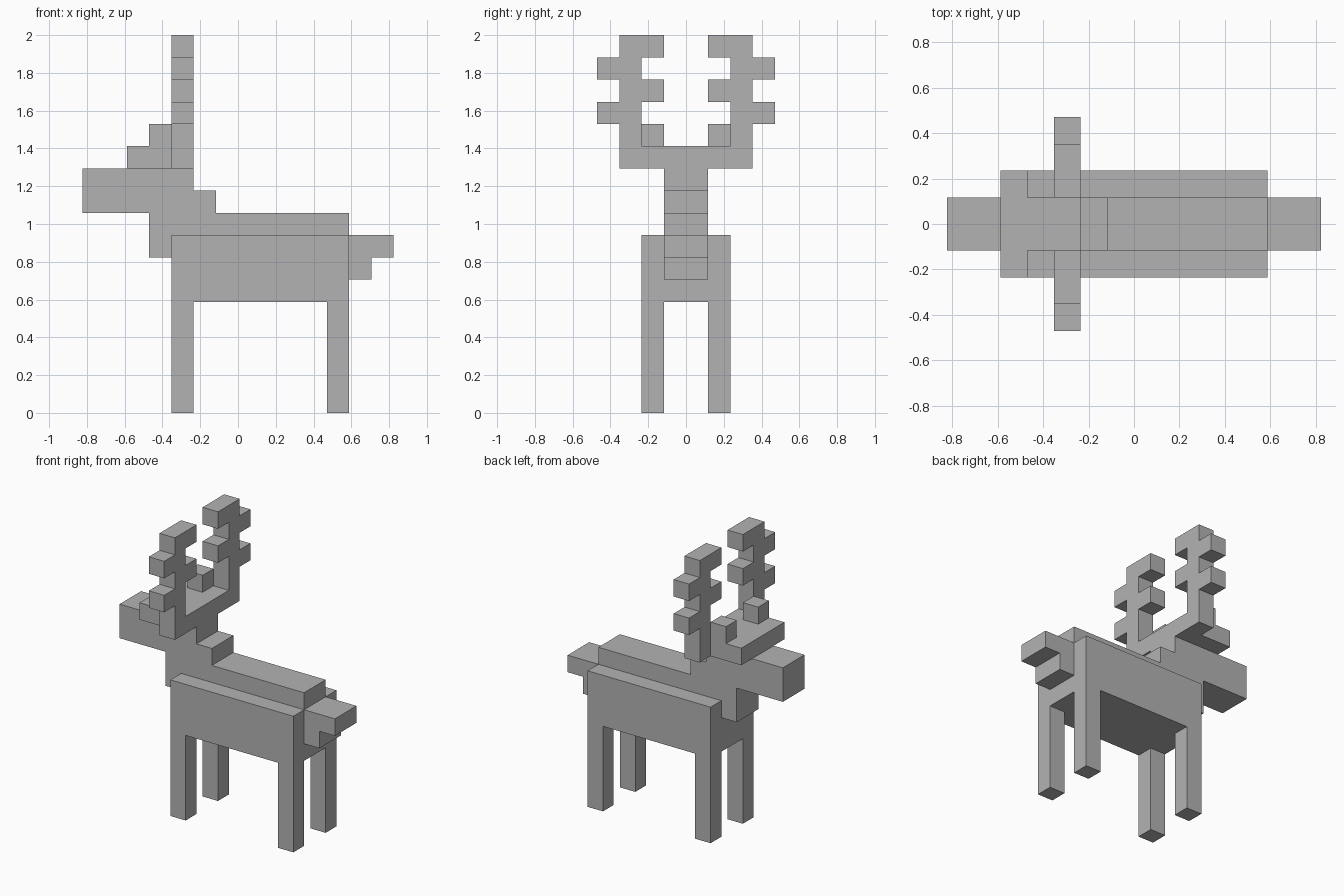
import bpy, bmesh
from mathutils import Vector

U = 2 / 17  # edge length of one block

if "Cube" in bpy.data.objects:
    bpy.data.objects.remove(bpy.data.objects["Cube"], do_unlink=True)

grey = bpy.data.materials.new("plain_grey")
grey.use_nodes = True
color = (0.45, 0.45, 0.45, 1)
grey.diffuse_color = color
grey.node_tree.nodes["Principled BSDF"].inputs["Base Color"].default_value = color


def extrude(name, outline, start, end, axis="y"):
    """Extrude an outline, in blocks: (x, z) along y or (y, z) along x."""
    bm = bmesh.new()
    if axis == "y":
        points = [(a, start, b) for a, b in outline]
        step = Vector((0, end - start, 0))
    else:
        points = [(start, a, b) for a, b in outline]
        step = Vector((end - start, 0, 0))
    face = bm.faces.new([bm.verts.new(Vector(p) * U) for p in points])
    grown = bmesh.ops.extrude_face_region(bm, geom=[face], use_keep_orig=True)
    moved = [v for v in grown["geom"] if isinstance(v, bmesh.types.BMVert)]
    bmesh.ops.translate(bm, verts=moved, vec=step * U)
    bmesh.ops.recalc_face_normals(bm, faces=bm.faces)
    mesh = bpy.data.meshes.new(name)
    bm.to_mesh(mesh)
    bm.free()
    mesh.materials.append(grey)
    obj = bpy.data.objects.new(name, mesh)
    bpy.context.collection.objects.link(obj)


def rect(a0, a1, z0, z1):
    return [(a0, z0), (a1, z0), (a1, z1), (a0, z1)]


# Central parts: torso, neck with head, tail
extrude("torso", rect(-3, 5, 5, 9), -1, 1)
extrude("neck_and_head", [(-4, 7), (-3, 7), (-3, 9), (-1, 9), (-1, 10), (-2, 10),
                          (-2, 11), (-7, 11), (-7, 9), (-4, 9)], -1, 1)
extrude("tail", [(5, 6), (6, 6), (6, 7), (7, 7), (7, 8), (5, 8)], -1, 1)

# Flanks with their legs, and ears, on both sides
flank = [(-3, 0), (-2, 0), (-2, 5), (4, 5), (4, 0), (5, 0), (5, 8), (-3, 8)]
for label, side in (("near", -1), ("far", 1)):
    extrude(label + "_flank_and_legs", flank, side, 2 * side)
    extrude(label + "_ear", rect(-4, -3, 12, 13), side, 2 * side)

# Brow slab on top of the head
extrude("brow", rect(-5, -3, 11, 12), -2, 2)

# Antlers: half outline mirrored into one rack
half = [(3, 11), (3, 13)]
for z in (13, 15):  # outward prongs
    half += [(4, z), (4, z + 1), (3, z + 1), (3, z + 2)]
for z in (17, 15):  # inward prongs
    half += [(1, z), (1, z - 1), (2, z - 1), (2, z - 2)]
half[-1] = (2, 12)
rack = half + [(-y, z) for y, z in reversed(half)]
extrude("antlers", rack, -3, -2, axis="x")
